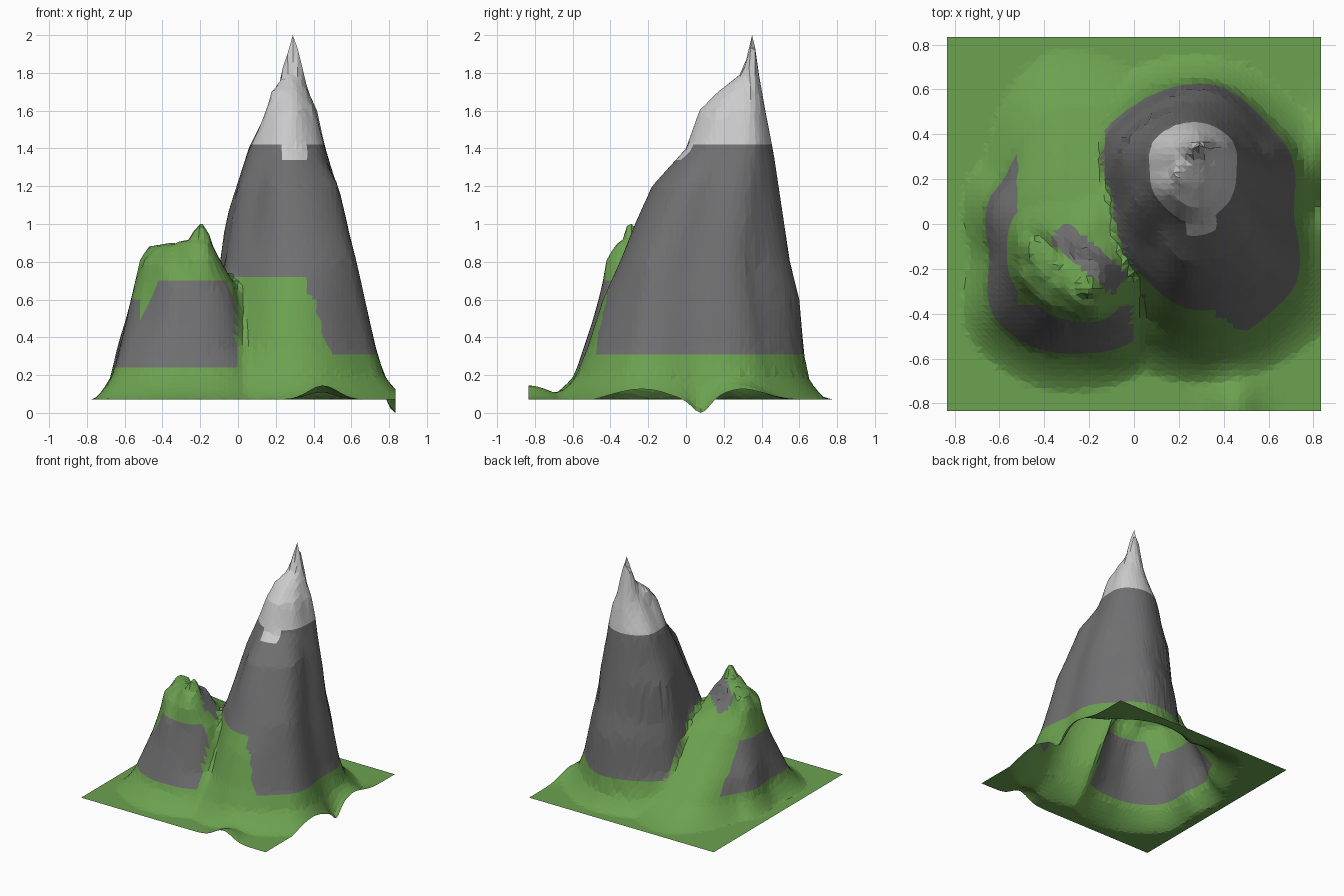
import bpy, bmesh, math, random

if "Cube" in bpy.data.objects:
    bpy.data.objects.remove(bpy.data.objects["Cube"])
random.seed(4)
BASE = 0.07

# Contour rings: height, centre x, centre y, radii to E NE N NW W SW S SE
PEAK = [
    (.07, .30, .05, .53, .65, .70, .72, .60, .75, .76, .76),
    (.20, .30, .05, .445, .52, .59, .60, .50, .62, .63, .58),
    (.35, .30, .05, .405, .475, .57, .55, .45, .50, .57, .52),
    (.60, .30, .05, .355, .43, .55, .52, .40, .42, .49, .45),
    (.80, .30, .05, .31, .385, .50, .48, .37, .36, .40, .40),
    (1.0, .27, .10, .30, .36, .42, .42, .31, .28, .37, .37),
    (1.2, .27, .15, .25, .30, .34, .33, .27, .24, .33, .32),
    (1.4, .26, .22, .20, .24, .24, .24, .20, .195, .22, .21),
    (1.6, .28, .25, .13, .17, .17, .15, .12, .165, .18, .15),
    (1.7, .285, .30, .085, .10, .10, .09, .08, .14, .13, .10),
    (1.8, .29, .345, .06, .05, .04, .05, .06, .065, .045, .05),
    (1.9, .29, .35, .04, .03, .022, .03, .035, .03, .022, .03),
    (2.0, .29, .35) + (.004,) * 8,
]
HILL = [
    (.07, -.30, -.15, .45, .82, .93, .57, .44, .57, .60, .62),
    (.20, -.30, -.15, .40, .75, .67, .45, .35, .44, .44, .50),
    (.35, -.30, -.15, .36, .65, .52, .41, .325, .37, .39, .42),
    (.50, -.30, -.15, .33, .52, .38, .34, .29, .30, .34, .38),
    (.65, -.30, -.15, .30, .34, .25, .28, .255, .245, .30, .34),
    (.80, -.34, -.20, .25, .13, .14, .23, .165, .15, .17, .29),
    (.88, -.33, -.20, .19, .07, .06, .19, .10, .07, .09, .24),
    (.92, -.20, -.29, .06, .05, .04, .05, .05, .05, .04, .05),
    (1.0, -.20, -.29) + (.02,) * 8,
]


def inside(ring, x, y):
    """Distance from the point outwards to the ring (negative outside)."""
    dx, dy = x - ring[1], y - ring[2]
    a = (math.atan2(dy, dx) / (math.pi / 4)) % 8
    i, t = int(a) % 8, a - int(a)
    t = t * t * (3 - 2 * t)
    radius = ring[3 + i] * (1 - t) + ring[3 + (i + 1) % 8] * t
    return radius - math.hypot(dx, dy)


def height(rings, x, y):
    d = [inside(r, x, y) for r in rings]
    for k in range(len(rings) - 1, -1, -1):
        if d[k] > 0:
            if k == len(rings) - 1:
                return rings[k][0]
            f = d[k] / (d[k] - d[k + 1])
            if k == 0:  # feet flare out softly
                f = .5 * f + .5 * f * f
            return rings[k][0] + f * (rings[k + 1][0] - rings[k][0])
    return BASE


def bump(v, centre, width):
    return math.exp(-((v - centre) / width) ** 2)


def ground(x, y):
    p, h = height(PEAK, x, y), height(HILL, x, y)
    # soft blend where the two hills meet
    k = min(.14, (min(p, h) - BASE) * .5)
    soft = max(k - abs(p - h), 0)
    z = max(p, h) + (soft * soft / (4 * k) if k > 1e-4 else 0)
    # wavy front and right edges of the sheet
    z += .075 * bump(x, .45, .11) * bump(y, -.83, .16)
    edge = bump(x, .83, .07)
    z += edge * .05 * bump(y, .32, .16)
    if x > .7:
        z += edge * (BASE - z) * bump(y, .078, .07)
        z -= .07 * bump(x, .83, .04) * bump(y, .078, .06)
    return max(z, 0)


def surface(c):
    """0 grass, 1 rock, 2 snow."""
    x, y, z = c
    if z > 1.42 or (z > 1.34 and .24 < x < .37 and y < .1):
        return 2
    if height(PEAK, x, y) >= height(HILL, x, y):
        right_of_gully = x > -.18 + (.3 - y) * .46
        behind_meadow = y > -.17 - .72 * (x - .05)
        return int(z > .72 or (z > .31 and right_of_gully and behind_meadow))
    front_cliff = y < -.36 and .24 < z < .70 and -.62 < x < -.01
    left_cliff = x < -.52 and .24 < z < .6 and y < .33
    along, across = (x + .2) * .77 - (y + .15) * .64, (x + .2) * .64 + (y + .15) * .77
    back_scar = abs(along) < .19 and abs(across) < .06
    return int(front_cliff or left_cliff or back_scar)


# Terrain sheet
bm = bmesh.new()
bmesh.ops.create_grid(bm, x_segments=64, y_segments=64, size=.833)
for v in bm.verts:
    if max(abs(v.co.x), abs(v.co.y)) < .8:
        v.co.x += random.uniform(-.005, .005)
        v.co.y += random.uniform(-.005, .005)
# put a vertex exactly on each summit
for sx, sy in ((.29, .35), (-.2, -.29)):
    v = min(bm.verts, key=lambda p: (p.co.x - sx) ** 2 + (p.co.y - sy) ** 2)
    v.co.x, v.co.y = sx, sy
for v in bm.verts:
    v.co.z = ground(v.co.x, v.co.y)
bmesh.ops.triangulate(bm, faces=bm.faces[:], quad_method='SHORT_EDGE')
# clean colour borders along the main heights
for level in (.24, .31, .60, .70, .72, 1.34, 1.42):
    bmesh.ops.bisect_plane(bm, geom=bm.verts[:] + bm.edges[:] + bm.faces[:],
                           plane_co=(0, 0, level), plane_no=(0, 0, 1))
for f in bm.faces:
    f.material_index = surface(f.calc_center_median())
    f.smooth = False

mesh = bpy.data.meshes.new("mountain_terrain")
bm.to_mesh(mesh)
bm.free()
for name, colour in (("grass", (.15, .36, .08, 1)), ("rock", (.16, .16, .165, 1)),
                     ("snow", (.65, .65, .65, 1))):
    mat = bpy.data.materials.new(name)
    mat.diffuse_color = colour
    mat.use_nodes = True
    mat.node_tree.nodes["Principled BSDF"].inputs["Base Color"].default_value = mat.diffuse_color
    mesh.materials.append(mat)
bpy.context.collection.objects.link(bpy.data.objects.new("mountain_terrain", mesh))
